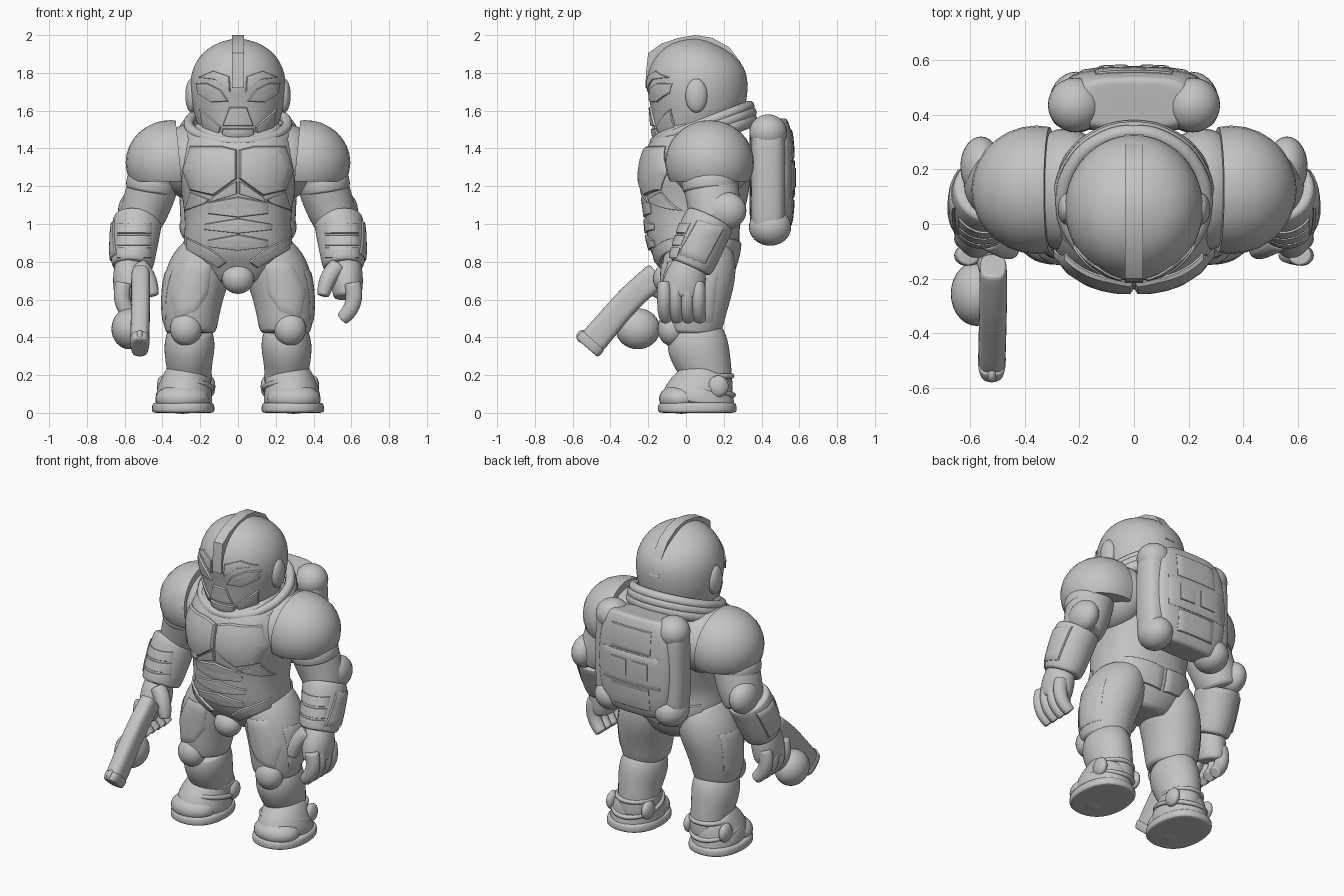
import bpy, bmesh, math
from mathutils import Vector, Matrix
from mathutils.bvhtree import BVHTree

cube = bpy.data.objects.get("Cube")
if cube:
    bpy.data.objects.remove(cube, do_unlink=True)

COLOUR = (0.55, 0.55, 0.55, 1)
grey = bpy.data.materials.new("plain_grey")
grey.use_nodes = True
grey.diffuse_color = COLOUR
grey.node_tree.nodes["Principled BSDF"].inputs["Base Color"].default_value = COLOUR


def add_object(name, data, mirror=False, levels=0):
    ob = bpy.data.objects.new(name, data)
    bpy.context.collection.objects.link(ob)
    data.materials.append(grey)
    if levels:
        mod = ob.modifiers.new("Subdivision", 'SUBSURF')
        mod.levels = mod.render_levels = levels
    if mirror:
        mod = ob.modifiers.new("Mirror", 'MIRROR')
        mod.use_mirror_merge = False
    return ob


def finish(name, bm, mirror=False, levels=0):
    bmesh.ops.recalc_face_normals(bm, faces=bm.faces)
    mesh = bpy.data.meshes.new(name)
    bm.to_mesh(mesh)
    bm.free()
    return add_object(name, mesh, mirror, levels)


def bridge(bm, a, b):
    n = len(a)
    for i in range(n):
        bm.faces.new((a[i], a[(i + 1) % n], b[(i + 1) % n], b[i]))


def loft(name, rings, mirror=False, power=2, sides=16):
    """Smooth body through rings of (x, y, z, half width, half depth)."""
    bm = bmesh.new()
    centres = [Vector(r[:3]) for r in rings]
    grow = 6 / (4 + 2 * math.cos(math.tau / sides))
    last = len(rings) - 1
    loops = []
    for i, (x, y, z, rx, ry) in enumerate(rings):
        t = (centres[min(i + 1, last)] - centres[max(i - 1, 0)]).normalized()
        u = (Vector((1, 0, 0)) - t * t.x).normalized()
        v = t.cross(u)
        scales = [0.8, 1] if i == 0 else [1, 0.8] if i == last else [1]
        for s in scales:
            loop = []
            for k in range(sides):
                a = math.tau * k / sides
                c, d = math.cos(a), math.sin(a)
                c = math.copysign(abs(c) ** (2 / power), c)
                d = math.copysign(abs(d) ** (2 / power), d)
                loop.append(bm.verts.new(centres[i] + (u * c * rx + v * d * ry) * s * grow))
            loops.append(loop)
    for a, b in zip(loops, loops[1:]):
        bridge(bm, a, b)
    bm.faces.new(loops[0])
    bm.faces.new(loops[-1])
    return finish(name, bm, mirror, 2)


def ball(name, centre, radii, mirror=False, cuts=()):
    """Ellipsoid, optionally cut by planes of (point, outward normal)."""
    bm = bmesh.new()
    bmesh.ops.create_uvsphere(bm, u_segments=28, v_segments=16, radius=1,
                              matrix=Matrix.Translation(centre) @ Matrix.Diagonal((*radii, 1)))
    for point, normal in cuts:
        geom = bm.verts[:] + bm.edges[:] + bm.faces[:]
        bmesh.ops.bisect_plane(bm, geom=geom, plane_co=point, plane_no=normal, clear_outer=True)
        bmesh.ops.holes_fill(bm, edges=[e for e in bm.edges if e.is_boundary], sides=0)
    return finish(name, bm, mirror)


def hoop(name, centre, rx, ry, rise, thick, mirror=False):
    """Closed round band whose rear is lifted by rise."""
    curve = bpy.data.curves.new(name, 'CURVE')
    curve.dimensions = '3D'
    curve.bevel_depth = thick
    curve.bevel_resolution = 3
    spline = curve.splines.new('BEZIER')
    spline.bezier_points.add(11)
    for i, p in enumerate(spline.bezier_points):
        a = math.tau * i / 12
        p.co = Vector(centre) + Vector((rx * math.sin(a), ry * math.cos(a), rise * math.cos(a)))
        p.handle_left_type = p.handle_right_type = 'AUTO'
    spline.use_cyclic_u = True
    return add_object(name, curve, mirror)


def plate(name, target, outline, mirror=False, lift=0.014, facing="front"):
    """Raised panel that follows the surface of the target."""
    bpy.context.view_layer.update()
    tree = BVHTree.FromObject(target, bpy.context.evaluated_depsgraph_get())

    def surface(p, offset):
        if facing == "side":
            start, ray, near = Vector((2, p.x, p.y)), Vector((-1, 0, 0)), Vector((0.5, p.x, p.y))
        else:
            s = -1 if facing == "front" else 1
            start, ray, near = Vector((p.x, 2 * s, p.y)), Vector((0, -s, 0)), Vector((p.x, 0.05, p.y))
        hit, normal = tree.ray_cast(start, ray)[:2]
        if hit is None:
            hit, normal = tree.find_nearest(near)[:2]
        return hit + normal * offset

    corners = [Vector(p) for p in outline]
    edge = [a.lerp(b, k / 6) for a, b in zip(corners, corners[1:] + corners[:1]) for k in range(6)]
    mid = sum(edge, Vector((0, 0))) / len(edge)
    bm = bmesh.new()
    loops = []
    for scale, offset in ((1, -0.01), (1, lift / 3), (0.93, lift * .9), (0.65, lift), (0.3, lift)):
        loops.append([bm.verts.new(surface(mid.lerp(p, scale), offset)) for p in edge])
    for a, b in zip(loops, loops[1:]):
        bridge(bm, a, b)
    tip = bm.verts.new(surface(mid, lift))
    for a, b in zip(loops[-1], loops[-1][1:] + loops[-1][:1]):
        bm.faces.new((a, b, tip))
    return finish(name, bm, mirror)


# Torso with chest, rib, belly and hip plates
torso = loft("torso", [(0, .05, .68, .15, .15), (0, .06, .77, .26, .2), (0, .055, .86, .295, .235),
                       (0, .035, .95, .28, .245), (0, .04, 1.05, .28, .255), (0, .05, 1.15, .295, .28),
                       (0, .045, 1.26, .325, .295), (0, .07, 1.37, .32, .275),
                       (0, .11, 1.46, .28, .22), (0, .14, 1.53, .2, .16)], power=2.3)
plate("chest_plates", torso, [(.005, 1.39), (.005, 1.24), (.06, 1.2), (.13, 1.15), (.25, 1.18),
                              (.29, 1.28), (.25, 1.41), (.08, 1.41)], True, .02)
plate("upper_rib_plates", torso, [(.005, 1.23), (.13, 1.145), (.15, 1.115), (.005, 1.16)], True, .01)
plate("side_rib_plates", torso, [(.15, 1.13), (.25, 1.17), (.28, 1.07), (.17, 1.11)], True, .01)
for i, (low, high, half) in enumerate([(1.035, 1.145, .16), (.95, 1.03, .18), (.86, .945, .16)]):
    plate(f"belly_plate_{i + 1}", torso, [(-half, low + .02), (0, low), (half, low + .02),
                                          (half, high - .03), (0, high), (-half, high - .03)], lift=.012)
plate("hip_plates", torso, [(.27, .93), (.27, .87), (.1, .77), (.06, .8), (.13, .86)], True)
plate("seat_plates", torso, [(.01, .9), (.24, .93), (.26, .85), (.18, .78), (.01, .76)], True, .012, "back")
ball("groin_guard", (0, -.1, .71), (.085, .075, .08))
ball("shoulder_yokes", (.25, .125, 1.33), (.17, .225, .2), True)

# Sloping collar around the neck
hoop("collar", (0, .085, 1.53), .26, .25, .095, .028)
hoop("collar_middle", (0, .085, 1.495), .262, .255, .095, .035)
hoop("collar_base", (0, .085, 1.455), .265, .255, .095, .04)

# Helmet
helmet = loft("helmet", [(0, -.085, 1.395, .085, .11), (0, -.05, 1.44, .15, .16), (0, -.01, 1.5, .2, .2),
                         (0, .025, 1.57, .228, .24), (0, .055, 1.65, .25, .265), (0, .06, 1.74, .255, .27),
                         (0, .062, 1.82, .243, .258), (0, .068, 1.9, .197, .208),
                         (0, .075, 1.95, .125, .13), (0, .08, 1.975, .04, .04)], sides=20)
plate("eyes", helmet, [(.05, 1.65), (.09, 1.71), (.16, 1.745), (.22, 1.745), (.21, 1.69), (.14, 1.645)], True, .012)
plate("brows", helmet, [(.04, 1.7), (.12, 1.765), (.21, 1.775), (.13, 1.81), (.045, 1.78)], True, .008)
plate("nose_guard", helmet, [(-.08, 1.52), (.08, 1.52), (.045, 1.62), (-.045, 1.62)], lift=.012)
plate("chin_guard", helmet, [(-.08, 1.505), (.08, 1.505), (.09, 1.42), (-.09, 1.42)], lift=.012)
plate("cheek_guards", helmet, [(.09, 1.515), (.2, 1.61), (.185, 1.51), (.105, 1.435)], True, .01)
ball("ear_pads", (.245, .055, 1.68), (.034, .058, .09), True)

# Crest bar bent over the helmet
bm = bmesh.new()
centre = Vector((0, .06, 1.7))
sections = []
for y, z in [(-.215, 1.72), (-.212, 1.8), (-.2, 1.905), (-.13, 1.955), (-.04, 1.985), (.05, 2),
             (.14, 1.985), (.23, 1.935), (.29, 1.855), (.328, 1.74)]:
    outer = Vector((0, y, z))
    inner = centre.lerp(outer, .85)
    half = Vector((.032, 0, 0))
    sections.append([bm.verts.new(p) for p in (outer - half, outer + half, inner + half, inner - half)])
for a, b in zip(sections, sections[1:]):
    bridge(bm, a, b)
bm.faces.new(sections[0])
bm.faces.new(sections[-1])
finish("helmet_crest", bm)

# Arms and shoulder pads
ball("shoulder_pads", (.355, .125, 1.325), (.24, .235, .225), True,
     [((0, 0, 1.225), (0, 0, -1)), ((.315, 0, 1.4), (-1, 0, .1))])
loft("upper_arms", [(.4, .12, 1.36, .12, .15), (.45, .13, 1.2, .135, .145),
                    (.485, .15, 1.1, .13, .14), (.52, .15, 1.0, .115, .13)], True)
loft("arm_bands", [(.447, .125, 1.25, .14, .15), (.46, .13, 1.17, .14, .15)], True)
ball("elbow_pads", (.56, .21, 1.07), (.075, .11, .1), True)
gauntlet = loft("gauntlets", [(.53, .13, 1.03, .13, .135), (.54, .1, .97, .13, .135),
                              (.555, .05, .84, .12, .128), (.56, .02, .77, .11, .12)], True)
plate("gauntlet_plates", gauntlet, [(-.04, .84), (.1, .79), (.2, .98), (.06, 1.02)], True, .01, "side")
for i, z in enumerate((.82, .885, .95)):
    plate(f"gauntlet_straps_{i + 1}", gauntlet, [(.46, z), (.64, z), (.64, z + .055), (.46, z + .055)], True, .008)

# Hands
loft("palms", [(.57, .02, .8, .08, .085), (.575, -.005, .71, .09, .115), (.58, -.02, .61, .075, .115)], True)
for i in range(4):
    y = .065 - .06 * i
    loft(f"fingers_{i + 1}", [(.605, y, .69, .045, .038), (.62, y, .61, .045, .038),
                              (.595, y, .54, .042, .037), (.55, y + .01, .495, .036, .034)], True, sides=8)
loft("thumbs", [(.53, -.05, .78, .05, .05), (.47, -.08, .71, .046, .048), (.45, -.095, .62, .034, .036)],
     True, sides=8)

# Legs
thigh = loft("thighs", [(.165, .07, .87, .13, .18), (.205, .07, .76, .172, .2), (.24, .055, .64, .165, .187),
                        (.252, .04, .52, .152, .168), (.25, .035, .42, .135, .15)], True)
plate("thigh_front_plates", thigh, [(.14, .79), (.28, .8), (.36, .64), (.33, .5), (.22, .54), (.16, .63)], True, .008)
plate("thigh_side_plates", thigh, [(-.05, .75), (.17, .75), (.14, .48), (-.03, .48)], True, .006, "side")
loft("shins", [(.25, .04, .44, .118, .143), (.257, .06, .36, .137, .165), (.26, .09, .27, .124, .15),
               (.255, .12, .18, .112, .125), (.255, .12, .1, .115, .13)], True)
ball("knee_pads", (.275, -.075, .445), (.085, .075, .09), True)

# Boots
loft("soles", [(.29, .06, 0, .165, .208), (.29, .06, .025, .165, .208), (.29, .06, .055, .162, .205)], True, 2.3)
loft("boots", [(.288, .065, .04, .155, .198), (.285, .075, .1, .148, .19),
               (.275, .1, .16, .132, .158), (.265, .12, .21, .118, .13)], True)
ball("toe_caps", (.295, -.025, .075), (.142, .118, .08), True)
hoop("boot_cuffs", (.262, .12, .195), .112, .122, 0, .014, True)
hoop("instep_straps", (.277, .09, .13), .135, .16, -.035, .014, True)
for side, x in (("outer", .4), ("inner", .15)):
    ball(f"{side}_ankle_discs", (x, .17, .14), (.03, .055, .058), True)

# Backpack with two capsule tanks
pack = loft("backpack", [(0, .44, .94, .19, .09), (0, .45, 1.02, .25, .115), (0, .455, 1.25, .27, .115),
                         (0, .45, 1.47, .25, .115), (0, .44, 1.55, .2, .095)], power=3.5)
ball("tank_tops", (.215, .435, 1.485), (.1, .1, .095), True)
ball("tank_bases", (.21, .445, .985), (.1, .112, .1), True)
loft("tanks", [(.22, .435, .97, .08, .085), (.22, .435, 1.08, .09, .09),
               (.22, .435, 1.4, .09, .09), (.22, .435, 1.49, .08, .085)], True, 2.6)
for level, low, high, half in (("lower", .99, 1.13, .13), ("middle", 1.14, 1.34, .2), ("upper", 1.35, 1.5, .14)):
    plate(f"{level}_pack_panel", pack, [(-half, low), (half, low), (half, high), (-half, high)],
          facing="back", lift=.008)
plate("pack_pouches", pack, [(.02, 1.19), (.13, 1.19), (.13, 1.3), (.02, 1.3)], True, .014, "back")

# Blaster held in the right hand
loft("blaster_body", [(-.515, -.15, .735, .05, .07), (-.515, -.22, .675, .05, .068), (-.515, -.305, .6, .05, .068),
                      (-.518, -.42, .465, .05, .07), (-.52, -.5, .37, .05, .075)], power=3)
loft("blaster_muzzle", [(-.52, -.49, .385, .054, .08), (-.52, -.525, .345, .045, .078)], power=3)
loft("blaster_grip", [(-.525, -.2, .68, .035, .045), (-.56, -.05, .6, .035, .045)], sides=8)
ball("blaster_drum", (-.575, -.255, .445), (.095, .118, .108))
ball("blaster_sight", (-.52, -.545, .405), (.02, .035, .035))

# Smooth shading with crisp edges
bpy.ops.object.select_all(action='DESELECT')
for ob in bpy.context.collection.objects:
    if ob.type == 'MESH' and grey.name in ob.data.materials:
        ob.select_set(True)
        bpy.context.view_layer.objects.active = ob
bpy.ops.object.shade_smooth_by_angle(angle=math.radians(40))
